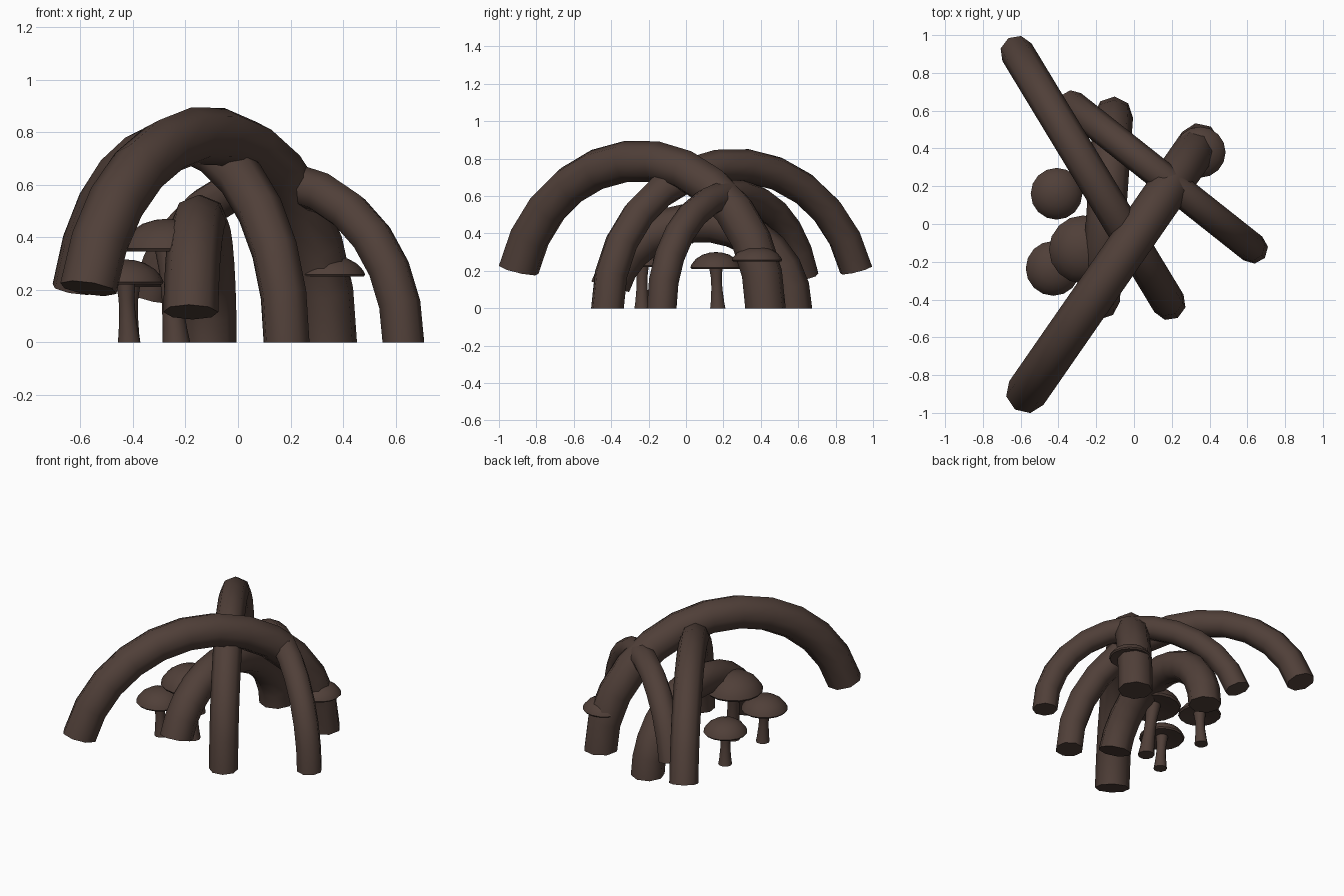
import bpy, bmesh, math
from mathutils import Vector

if "Cube" in bpy.data.objects:
    bpy.data.objects.remove(bpy.data.objects["Cube"], do_unlink=True)

BROWN = (0.080, 0.050, 0.040, 1)
bark = bpy.data.materials.new("dark brown bark")
bark.use_nodes = True
bark.diffuse_color = BROWN
bark.node_tree.nodes["Principled BSDF"].inputs["Base Color"].default_value = BROWN


def finish(name, bm, angle=50):
    bmesh.ops.recalc_face_normals(bm, faces=bm.faces)
    mesh = bpy.data.meshes.new(name)
    bm.to_mesh(mesh)
    bm.free()
    obj = bpy.data.objects.new(name, mesh)
    bpy.context.collection.objects.link(obj)
    mesh.materials.append(bark)
    bpy.ops.object.select_all(action="DESELECT")
    obj.select_set(True)
    bpy.context.view_layer.objects.active = obj
    bpy.ops.object.shade_smooth_by_angle(angle=math.radians(angle))
    return obj


def skin(bm, rings):
    """Join successive rings of vertices and close both ends."""
    n = len(rings[0])
    for low, high in zip(rings, rings[1:]):
        for i in range(n):
            j = (i + 1) % n
            bm.faces.new((low[i], low[j], high[j], high[i]))
    bm.faces.new(rings[0])
    bm.faces.new(rings[-1])


def arch(name, foot, tip, tip_z, height, radius, sides=8, steps=12):
    """Tube that rises from a foot on the ground and hangs down to a raised tip."""
    bm = bmesh.new()
    foot, tip = Vector((*foot, 0)), Vector((*tip, 0))
    span = tip - foot
    along = span.normalized()
    across = Vector((-along.y, along.x, 0))
    end = math.pi - math.asin(tip_z / height)
    half = span.length / (1 - math.cos(end))
    rings = []
    for s in range(steps + 1):
        t = end * s / steps
        centre = foot + along * half * (1 - math.cos(t)) + Vector((0, 0, height * math.sin(t)))
        out = (Vector((0, 0, math.sin(t) / height)) - along * math.cos(t) / half).normalized()
        ring = []
        for k in range(sides):
            a = math.tau * k / sides
            ring.append(bm.verts.new(centre + radius * (out * math.cos(a) + across * math.sin(a))))
        rings.append(ring)
    skin(bm, rings)
    return finish(name, bm)


def lathe(name, profile, base, lean=(0, 0), sides=16):
    """Turned part; lean shifts each ring sideways in proportion to its height."""
    bm = bmesh.new()
    rings = []
    for r, z in profile:
        ring = []
        for k in range(sides):
            a = math.tau * k / sides
            ring.append(bm.verts.new((base[0] + r * math.cos(a) + lean[0] * z,
                                      base[1] + r * math.sin(a) + lean[1] * z, z)))
        rings.append(ring)
    skin(bm, rings)
    return finish(name, bm)


def mushroom(name, base, top, rim_z, cap_r, cap_h, stem_r):
    lean = ((top[0] - base[0]) / rim_z, (top[1] - base[1]) / rim_z)
    # Stem with flared foot and neck
    stem = [(1, 0), (0.88, 0.15), (0.72, 0.5), (0.7, 0.75), (0.9, 1.08)]
    lathe(name + "_stem", [(stem_r * r, rim_z * z) for r, z in stem], base, lean, 10)
    # Domed cap with thin lip and shallow underside
    cap = [(0.2, 0.2), (0.6, 0.08), (0.95, 0), (1, 0.1), (0.94, 0.3),
           (0.78, 0.6), (0.52, 0.85), (0.25, 0.97), (0.03, 1)]
    lathe(name + "_cap", [(cap_r * r, cap_h * z + rim_z) for r, z in cap], top)


# Arched roots
arch("long_root", (0.345, 0.425), (-0.57, -0.895), 0.205, 0.79, 0.11)
arch("crossing_root", (0.185, -0.42), (-0.62, 0.91), 0.205, 0.765, 0.09)
arch("thin_root", (0.63, -0.13), (-0.33, 0.63), 0.17, 0.61, 0.08)
arch("short_root", (-0.11, 0.57), (-0.18, -0.405), 0.115, 0.46, 0.105)

# Mushrooms growing among the roots
mushroom("back_mushroom", (-0.415, 0.17), (-0.41, 0.16), 0.21, 0.137, 0.09, 0.043)
mushroom("front_mushroom", (-0.415, -0.235), (-0.428, -0.235), 0.22, 0.145, 0.095, 0.043)
mushroom("tall_mushroom", (-0.235, -0.16), (-0.27, -0.135), 0.345, 0.18, 0.125, 0.053)
mushroom("root_mushroom", (0.345, 0.4), (0.35, 0.38), 0.25, 0.135, 0.08, 0.04)
